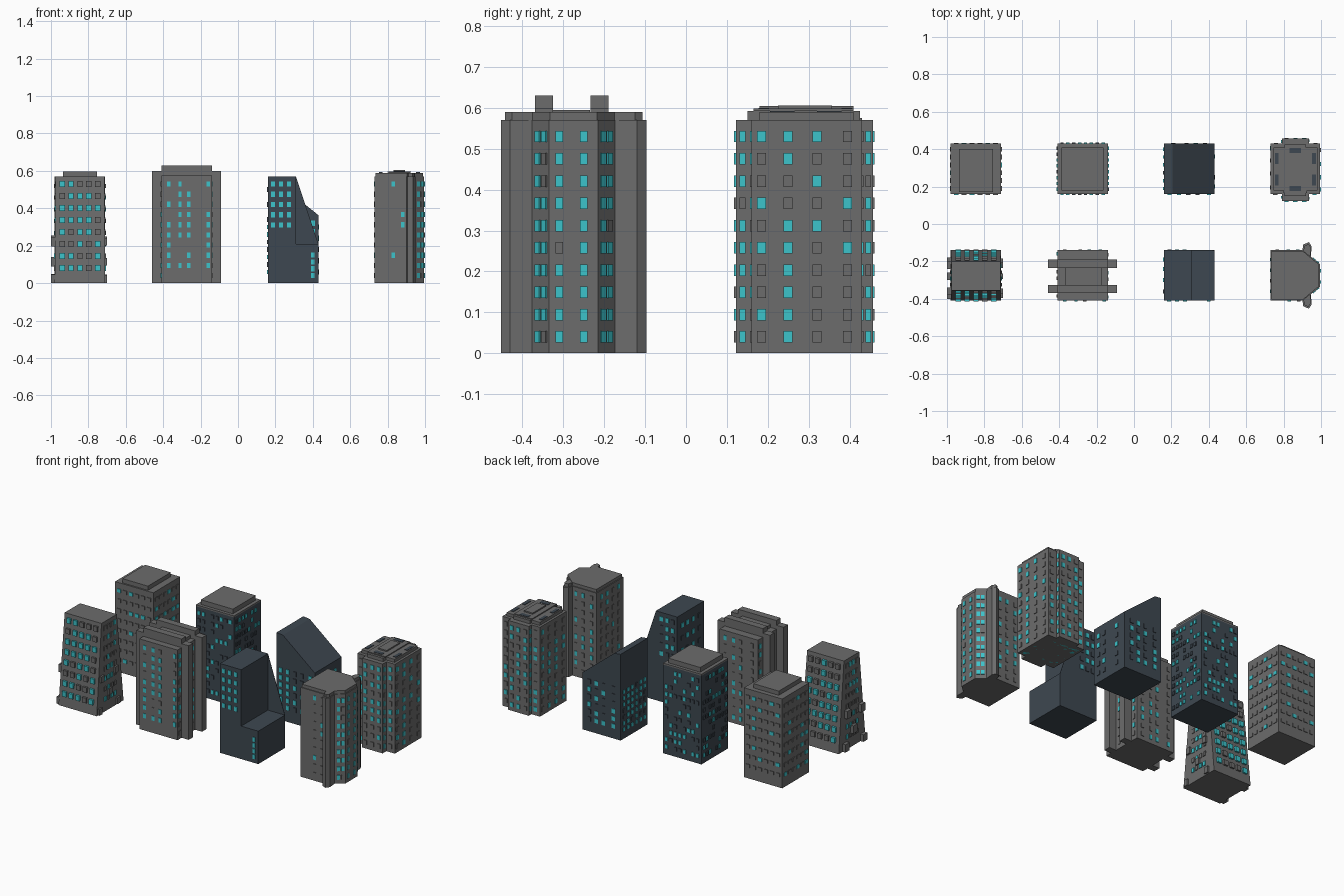
import bpy, bmesh, random
from mathutils import Vector

if "Cube" in bpy.data.objects:
    bpy.data.objects.remove(bpy.data.objects["Cube"])
random.seed(4)

def material(name, c):
    m = bpy.data.materials.new(name)
    m.diffuse_color = (*c, 1)
    m.use_nodes = True
    m.node_tree.nodes["Principled BSDF"].inputs["Base Color"].default_value = m.diffuse_color
    return m

GREY = material("concrete_grey", (0.15, 0.15, 0.15))
DARK = material("dark_cladding", (0.048, 0.064, 0.082))
CYAN = material("lit_glass", (0.045, 0.55, 0.6))

def finish(name, bm, mat):
    bmesh.ops.recalc_face_normals(bm, faces=bm.faces)
    me = bpy.data.meshes.new(name)
    bm.to_mesh(me)
    bm.free()
    me.materials.append(mat)
    ob = bpy.data.objects.new(name, me)
    bpy.context.collection.objects.link(ob)
    return ob

def loft(name, low, high, mat):
    """Closed solid between two matching rings of 3D points."""
    bm = bmesh.new()
    a = [bm.verts.new(p) for p in low]
    b = [bm.verts.new(p) for p in high]
    bm.faces.new(a)
    bm.faces.new(b)
    n = len(a)
    for i in range(n):
        bm.faces.new((a[i], a[(i + 1) % n], b[(i + 1) % n], b[i]))
    return finish(name, bm, mat)

def prism(name, pts, z0, z1, mat):
    return loft(name, [(x, y, z0) for x, y in pts], [(x, y, z1) for x, y in pts], mat)

def rect(x0, x1, y0, y1):
    return [(x0, y0), (x1, y0), (x1, y1), (x0, y1)]

def box(name, x0, x1, y0, y1, z0, z1, mat):
    return prism(name, rect(x0, x1, y0, y1), z0, z1, mat)

def extrude_y(name, xz, y0, y1, mat):
    return loft(name, [(x, y0, z) for x, z in xz], [(x, y1, z) for x, z in xz], mat)

class Windows:
    """Collects lit and unlit window boxes for one building."""
    def __init__(self, name, mat):
        self.name, self.mat = name, mat
        self.sets = (bmesh.new(), bmesh.new())

    def wall(self, p0, p1, us, zs, lit=0.5, w=0.022, h=0.028, d=0.004, lean=0, skip=0):
        # wall runs p0 -> p1 counter-clockwise, us = distances along it
        p0, p1 = Vector((*p0, 0)), Vector((*p1, 0))
        t = (p1 - p0).normalized()
        n = Vector((t.y, -t.x, 0))
        up = Vector((0, 0, 1))
        for z in zs:
            for u in us:
                if random.random() < skip:
                    continue
                bm = self.sets[0 if random.random() < lit else 1]
                c = p0 + t * u + up * z - n * lean * z
                v = [bm.verts.new(c + t * a * w / 2 + up * b * h / 2 + n * e)
                     for e in (-0.003, d) for a, b in ((-1, -1), (1, -1), (1, 1), (-1, 1))]
                for f in ((4, 5, 6, 7), (0, 1, 5, 4), (1, 2, 6, 5), (2, 3, 7, 6), (3, 0, 4, 7)):
                    bm.faces.new([v[i] for i in f])

    def done(self):
        finish(self.name + "_lit_windows", self.sets[0], CYAN)
        finish(self.name + "_dark_windows", self.sets[1], self.mat)

def spread(a, b, n):
    return [a + (b - a) * i / (n - 1) for i in range(n)]

def corners(x0, x1, y0, y1):
    """Four walls of a square tower: front, right, back, left."""
    r = rect(x0, x1, y0, y1)
    return [(r[i], r[(i + 1) % 4]) for i in range(4)]

X = [-0.98, -0.41, 0.16, 0.73]      # left edges of the columns
W = 0.27
FY, BY = -0.41, 0.16                # front edges of the two rows
ROWS = spread(0.04, 0.53, 10)

# tapered tower, front and back lean inwards
x0, x1, y0, y1 = X[0], X[0] + W, FY, FY + W
loft("tapered_tower", [(x, y, 0) for x, y in rect(x0, x1, y0, y1)],
     [(x, y, 0.57) for x, y in rect(x0 + .005, x1 - .005, y0 + .055, y1 - .06)], GREY)
win = Windows("tapered_tower", GREY)
walls = corners(x0, x1, y0, y1)
zs = spread(0.08, 0.53, 8)
for k in (0, 2):
    win.wall(*walls[k], spread(.04, .23, 5), zs, .6, .028, .032, .012, .1)
for k in (1, 3):
    win.wall(*walls[k], spread(.085, .185, 4), zs, .35, .02, .028, .005, .01)
win.done()
for i, (y, z) in enumerate(((-.38, .02), (-.2, .025), (-.28, .115), (-.36, .22), (-.22, .23))):
    box(f"tapered_tower_balcony_{i}", x0 - .02, x0 + .01, y - .02, y + .02, max(0, z - .025), z + .025, GREY)
    box(f"tapered_tower_bay_{i}", x1 - .01, x1 + .01, y - .015, y + .015, max(0, z - .02), z + .02, GREY)

# slotted tower with roof cap
y0, y1 = BY, BY + W
box("slotted_tower", x0, x1, y0, y1, 0, .57, GREY)
box("slotted_tower_cap", x0 + .045, x1 - .045, y0 + .01, y1 - .03, .57, .597, GREY)
win = Windows("slotted_tower", GREY)
for a, b in corners(x0, x1, y0, y1):
    win.wall(a, b, spread(.03, .24, 6), spread(.08, .52, 8), .2, .026, .022)
win.done()

# tower with two long slabs passing through it
x0, x1, y0, y1 = X[1], X[1] + W, FY, FY + W
box("slab_tower", x0, x1, y0, y1, 0, .575, GREY)
box("slab_tower_roof", x0 + .04, x1 - .03, -.325, -.235, .575, .595, GREY)
for i, y in enumerate((-.347, -.212)):
    box(f"slab_{i}", x0 - .05, x1 + .05, y - .022, y + .022, 0, .6, GREY)
    box(f"slab_crest_{i}", x0, x1, y - .022, y + .022, .6, .63, GREY)
win = Windows("slab_tower", GREY)
walls = corners(x0, x1, y0, y1)
win.wall(*walls[0], (.04, .1, .147, .25), ROWS[1:], .7, .018)
win.wall(*walls[2], (.04, .1, .147, .23), ROWS, .4, .018)
for k in (1, 3):
    win.wall(*walls[k], (.02, .115, .15, .245), ROWS, .45, .018)
win.done()

# dark tower with stepped grey roof
y0, y1 = BY, BY + W
box("dark_tower", x0, x1, y0, y1, 0, .565, DARK)
box("dark_tower_roof", x0, x1, y0, y1, .565, .575, GREY)
box("dark_tower_cap", x0 + .022, x1 - .022, y0 + .02, y1 - .02, .575, .605, GREY)
win = Windows("dark_tower", DARK)
for a, b in corners(x0, x1, y0, y1):
    win.wall(a, b, spread(.025, .245, 8), spread(.05, .53, 11), .5, .018, .024, .005, 0, .4)
win.done()

# dark stepped tower with a triangular sheet behind the step
x0, x1, y0, y1 = X[2], X[2] + W, FY, FY + W
extrude_y("stepped_tower", [(x0, 0), (x1, 0), (x1, .21), (.31, .21), (.31, .57), (x0, .57)], y0, y1, DARK)
extrude_y("stepped_tower_fin", [(.31, .21), (x1, .21), (.31, .57)], y1 - .002, y1, DARK)
win = Windows("stepped_tower", DARK)
walls = corners(x0, x1, y0, y1)
win.wall(*walls[0], (.028, .07, .113), spread(.31, .53, 5), 1)
win.wall(*walls[0], (.24,), spread(.04, .15, 4), 1, .018)
win.wall(*walls[2], (.16, .2, .24), spread(.31, .53, 5), .5)
win.wall(*walls[3], (.05, .1, .16, .22), spread(.1, .5, 6), .4)
win.done()

# dark tower with sloping roof
y0, y1 = BY, BY + W
extrude_y("sloped_tower", [(x0, 0), (x1, 0), (x1, .363), (.205, .545), (x0, .55)], y0, y1, DARK)
win = Windows("sloped_tower", DARK)
walls = corners(x0, x1, y0, y1)
win.wall(*walls[0], (.03, .08, .13, .18, .24), spread(.09, .32, 6), .6)
win.wall(*walls[1], (.04, .09, .2), spread(.06, .3, 5), .3)
win.wall(*walls[2], (.05, .1, .15, .22), spread(.08, .32, 6), .4)
win.wall(*walls[3], spread(.03, .24, 6), spread(.06, .3, 7), .8, .018, .022)
win.done()

# chamfered tower with two angled fins
x0, x1, y0, y1 = X[3], .995, FY, FY + W
prof = [(x0, y0), (.905, y0), (x1, -.335), (x1, -.215), (.905, y1), (x0, y1)]
prism("chamfered_tower", prof, 0, .57, GREY)
cx, cy = .86, -.275
prism("chamfered_tower_roof", [(cx + (x - cx) * .96, cy + (y - cy) * .96) for x, y in prof], .57, .59, GREY)
fin = [(.9, -.145), (.948, -.17), (.955, -.115), (.945, -.1), (.91, -.1), (.898, -.12)]
for side, s in (("back", 1), ("front", -1)):
    pts = [(x, cy + s * (y - cy)) for x, y in fin]
    prism(f"chamfered_fin_{side}", [(.9, cy + s * .13), (.945, cy + s * .095), (.95, cy + s * .155),
                                   (.935, cy + s * .178), (.905, cy + s * .165)], 0, .57, GREY)
    prism(f"chamfered_fin_cap_{side}", [(.905, cy + s * .13), (.942, cy + s * .1), (.945, cy + s * .15),
                                       (.933, cy + s * .168), (.912, cy + s * .158)], .57, .59, GREY)
win = Windows("chamfered_tower", GREY)
win.wall(prof[1], prof[2], (.075, .1), ROWS, .9, .018)
win.wall(prof[2], prof[3], (.025, .085), ROWS, .9, .018)
win.wall(prof[3], prof[4], (.018, .043), ROWS, .9, .018)
win.wall(prof[0], prof[1], (.1, .15), ROWS, .15, .018)
win.wall(prof[4], prof[5], (.03, .08, .14), ROWS, .35, .018)
win.wall(prof[5], prof[0], spread(.05, .22, 4), ROWS, .25, .018)
win.done()

# cross-plan tower with layered roof
y0, y1 = BY, BY + W
box("cross_tower", x0, x1, y0, y1, 0, .57, GREY)
box("cross_tower_wings", .79, .935, .122, .457, 0, .57, GREY)
box("cross_roof_wide", x0 + .015, x1 - .015, .18, .41, .57, .59, GREY)
box("cross_roof_long", .805, .92, .15, .425, .57, .592, GREY)
box("cross_roof_step", .8, .925, .165, .41, .592, .598, GREY)
box("cross_roof_crest", .832, .892, .225, .357, .598, .606, GREY)
for i, (x, y, a, b) in enumerate(((.763, .35, .01, .03), (.962, .35, .01, .03), (.763, .235, .01, .03),
                                  (.962, .235, .01, .03), (.862, .393, .03, .013), (.862, .19, .03, .013))):
    box(f"cross_skylight_{i}", x - a, x + a, y - b, y + b, .585, .6 if i > 3 else .593, DARK)
win = Windows("cross_tower", GREY)
for a, b in corners(x0, x1, y0, y1):
    win.wall(a, b, (.025, .09, .16, .235), ROWS, .5, .022)
for a, b in (((.79, .122), (.935, .122)), ((.935, .457), (.79, .457))):
    win.wall(a, b, (.025, .072, .12), ROWS, .5, .022)
for a, b in (((.935, .122), (.935, .16)), ((.935, .43), (.935, .457)),
             ((.79, .16), (.79, .122)), ((.79, .457), (.79, .43))):
    win.wall(a, b, (.016,), ROWS, .9, .014)
win.done()
for i, y in enumerate(spread(.19, .4, 6)):
    box(f"cross_base_panel_{i}", x0 + .02, x1 - .02, y - .014, y + .014, 0, .003, CYAN)
